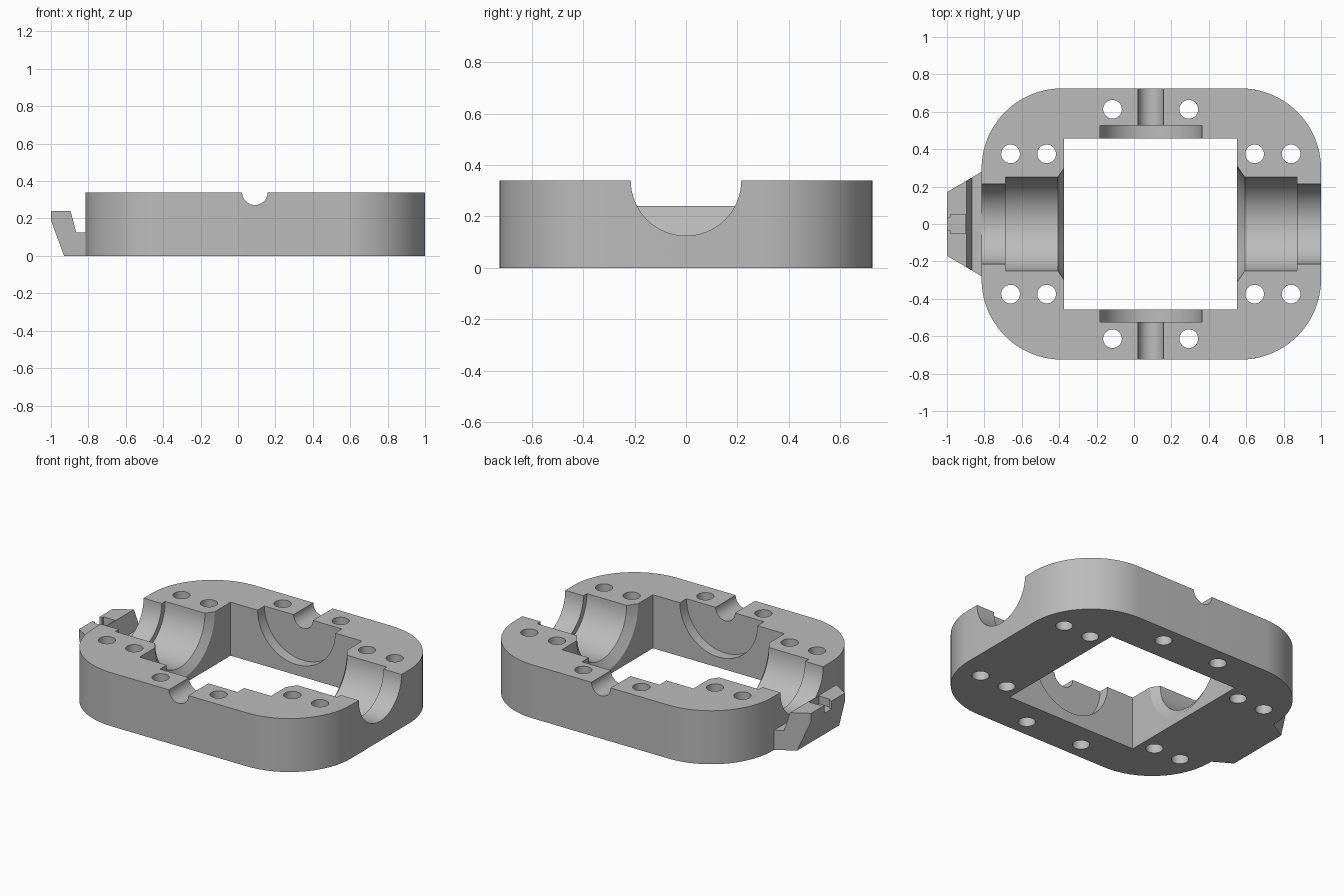
import bpy, bmesh, math
from mathutils import Matrix, Vector

cube = bpy.data.objects.get("Cube")
if cube:
    bpy.data.objects.remove(cube, do_unlink=True)

CX, TOP = 0.0925, 0.34          # body centre in x, height of the split face

grey = bpy.data.materials.new("plain grey")
grey.use_nodes = True
grey.diffuse_color = (0.5, 0.5, 0.5, 1)
grey.node_tree.nodes["Principled BSDF"].inputs["Base Color"].default_value = (0.5, 0.5, 0.5, 1)


def finish(name, bm):
    bmesh.ops.recalc_face_normals(bm, faces=bm.faces)
    mesh = bpy.data.meshes.new(name)
    bm.to_mesh(mesh)
    bm.free()
    mesh.materials.append(grey)
    obj = bpy.data.objects.new(name, mesh)
    bpy.context.collection.objects.link(obj)
    return obj


def prism(name, outline, direction):
    """Extrude a closed 3D outline along a direction."""
    bm = bmesh.new()
    face = bm.faces.new([bm.verts.new(p) for p in outline])
    new = bmesh.ops.extrude_face_region(bm, geom=[face])["geom"]
    bmesh.ops.translate(bm, verts=[v for v in new if isinstance(v, bmesh.types.BMVert)],
                        vec=Vector(direction))
    return finish(name, bm)


def box(name, x0, x1, y0, y1, z0, z1):
    return prism(name, [(x0, y0, z0), (x1, y0, z0), (x1, y1, z0), (x0, y1, z0)], (0, 0, z1 - z0))


def spindle(name, half, place, steps=64):
    """Turned solid about x, from (distance, radius) pairs mirrored about its middle."""
    profile = [(-d, r) for d, r in reversed(half)] + half
    bm = bmesh.new()
    rings = [[bm.verts.new((d, r * math.cos(a), r * math.sin(a)))
              for a in (2 * math.pi * i / steps for i in range(steps))] for d, r in profile]
    for a, b in zip(rings, rings[1:]):
        for i in range(steps):
            j = (i + 1) % steps
            bm.faces.new((a[i], a[j], b[j], b[i]))
    bm.faces.new(rings[0])
    bm.faces.new(rings[-1])
    bm.transform(place)
    return finish(name, bm)


def cut(obj, cutter):
    mod = obj.modifiers.new("cut", "BOOLEAN")
    mod.operation, mod.solver, mod.object = "DIFFERENCE", "EXACT", cutter
    bpy.ops.object.select_all(action="DESELECT")
    bpy.context.view_layer.objects.active = obj
    obj.select_set(True)
    bpy.ops.object.modifier_apply(modifier=mod.name)
    bpy.data.objects.remove(cutter, do_unlink=True)


# Rounded body block
R, HX, HY = 0.43, 0.9075, 0.725
outline = []
for k, (sx, sy) in enumerate([(1, 1), (-1, 1), (-1, -1), (1, -1)]):
    for i in range(21):
        a = math.pi / 2 * (k + i / 20)
        outline.append((CX + sx * (HX - R) + R * math.cos(a), sy * (HY - R) + R * math.sin(a), 0))
body = prism("housing_body", outline, (0, 0, TOP))

# Square window through the middle
cut(body, box("window_cutter", -0.373, 0.552, -0.456, 0.458, -0.1, 0.5))

# Stepped main bore with chamfered mouths
middle = Matrix.Translation((CX, 0, TOP))
cut(body, spindle("main_bore_cutter", [(0.44, 0.337), (0.5, 0.25), (0.78, 0.25),
                                       (0.78, 0.215), (1.1, 0.215)], middle))

# Cross bore with wide shallow seats
cross = Matrix.Translation((0.09, 0.002, TOP)) @ Matrix.Rotation(math.pi / 2, 4, "Z")
cut(body, spindle("cross_bore_cutter", [(0.525, 0.273), (0.525, 0.068), (0.9, 0.068)], cross))

# Bolt holes
for sy in (1, -1):
    for x, y in [(-0.66, 0.375), (-0.467, 0.375), (0.645, 0.375), (0.84, 0.375),
                 (-0.115, 0.613), (0.293, 0.613)]:
        upright = Matrix.Translation((x, sy * y, 0.17)) @ Matrix.Rotation(math.pi / 2, 4, "Y")
        cut(body, spindle("bolt_hole_cutter", [(0.3, 0.05)], upright, 32))

# Hooked end bracket, tapered in plan
hook = [(-1, 0.24), (-0.895, 0.24), (-0.865, 0.125), (-0.814, 0.125),
        (-0.814, 0), (-0.93, 0), (-1, 0.19)]
bracket = prism("end_bracket", [(x, -0.3, z) for x, z in hook], (0, 0.6, 0))
for s in (1, -1):
    cut(bracket, prism("taper_cutter", [(-1.1, s * 0.111, -0.1), (-0.7, s * 0.347, -0.1),
                                        (-0.7, s * 0.6, -0.1), (-1.1, s * 0.6, -0.1)], (0, 0, 0.5)))

# Keyed slot in the bracket lip
cut(bracket, box("slot_cutter", -0.98, -0.9, -0.05, 0.05, 0.19, 0.3))
cut(bracket, box("slot_mouth_cutter", -1.1, -0.95, -0.035, 0.035, 0.19, 0.3))

for obj in (body, bracket):
    bpy.ops.object.select_all(action="DESELECT")
    bpy.context.view_layer.objects.active = obj
    obj.select_set(True)
    bpy.ops.object.shade_smooth_by_angle(angle=math.radians(25))
